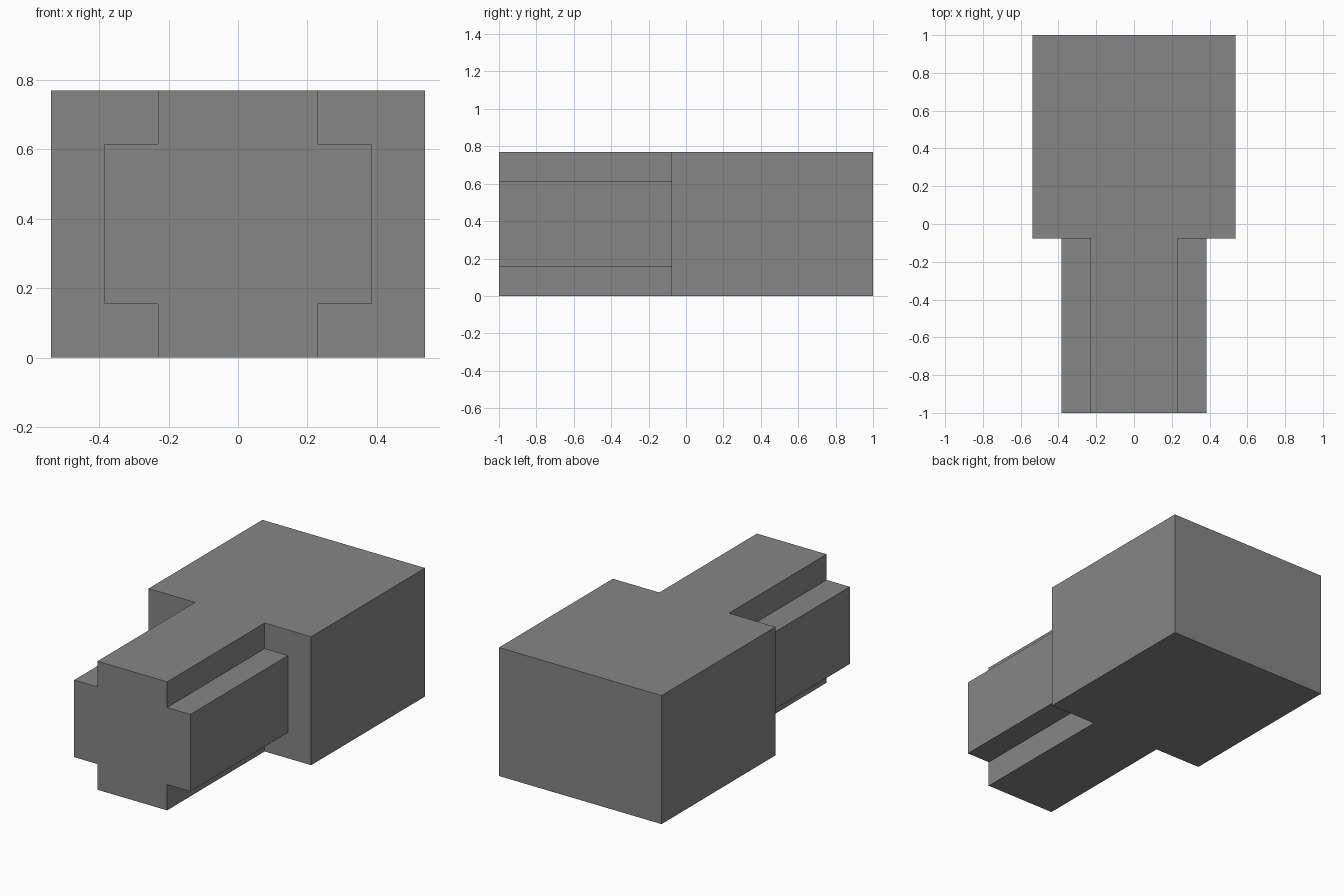
import bpy
import bmesh

cube = bpy.data.objects.get("Cube")
if cube:
    bpy.data.objects.remove(cube, do_unlink=True)

U = 2 / 13  # the model sits on a regular module, 13 units long

grey = bpy.data.materials.new("plain grey")
grey.use_nodes = True
colour = (0.24, 0.24, 0.24, 1)
grey.diffuse_color = colour
grey.node_tree.nodes["Principled BSDF"].inputs["Base Color"].default_value = colour


def extrude_profile(name, profile, y_start, length):
    """Extrude an x-z outline, given in units, along y."""
    bm = bmesh.new()
    face = bm.faces.new([bm.verts.new((x * U, y_start * U, z * U)) for x, z in profile])
    result = bmesh.ops.extrude_face_region(bm, geom=[face], use_keep_orig=True)
    moved = [g for g in result["geom"] if isinstance(g, bmesh.types.BMVert)]
    bmesh.ops.translate(bm, verts=moved, vec=(0, length * U, 0))
    bmesh.ops.recalc_face_normals(bm, faces=bm.faces)
    mesh = bpy.data.meshes.new(name)
    bm.to_mesh(mesh)
    bm.free()
    mesh.materials.append(grey)
    obj = bpy.data.objects.new(name, mesh)
    bpy.context.collection.objects.link(obj)
    return obj


# Rear block
block = [(-3.5, 0), (3.5, 0), (3.5, 5), (-3.5, 5)]
extrude_profile("rear_block", block, -0.5, 7)

# Front arm with notched corners: right half outline, mirrored across x
half = [(1.5, 0), (1.5, 1), (2.5, 1), (2.5, 4), (1.5, 4), (1.5, 5)]
arm = half + [(-x, z) for x, z in reversed(half)]
extrude_profile("front_arm", arm, -6.5, 6)
